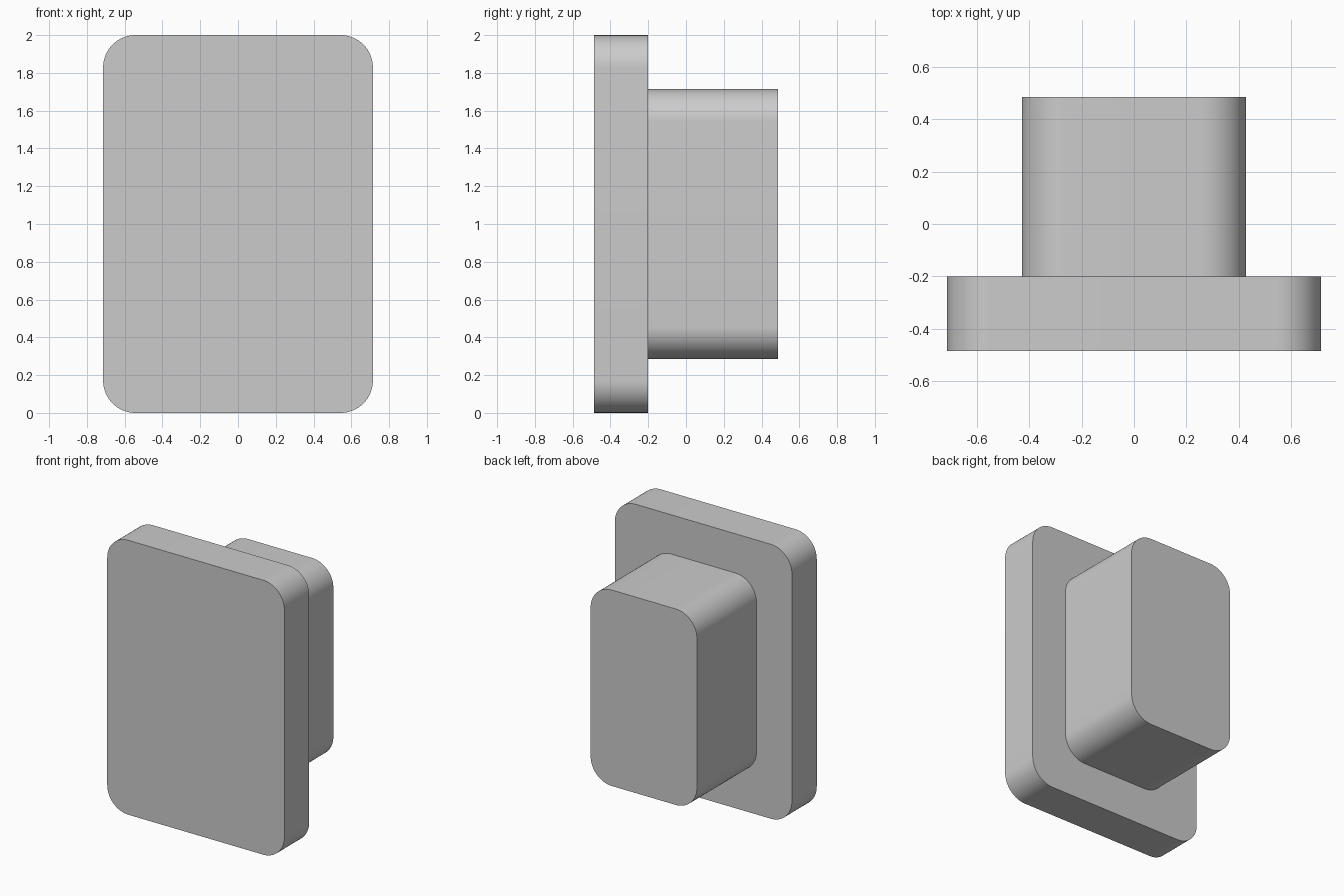
import bpy
import bmesh
import math

cube = bpy.data.objects.get("Cube")
if cube:
    bpy.data.objects.remove(cube, do_unlink=True)

# Single plain grey material
grey = bpy.data.materials.new("plain grey")
grey.use_nodes = True
color = (0.6, 0.6, 0.6, 1)
grey.diffuse_color = color
grey.node_tree.nodes["Principled BSDF"].inputs["Base Color"].default_value = color

RADIUS = 0.171
CORNER_STEPS = 16


def rounded_slab(name, width, height, y_front, y_back):
    """Rounded rectangle in the xz plane, extruded along y."""
    bm = bmesh.new()
    ring = []
    corners = [(1, 1), (-1, 1), (-1, -1), (1, -1)]
    for quarter, (sx, sz) in enumerate(corners):
        cx = sx * (width / 2 - RADIUS)
        cz = 1 + sz * (height / 2 - RADIUS)
        for i in range(CORNER_STEPS + 1):
            a = (quarter + i / CORNER_STEPS) * math.pi / 2
            ring.append(bm.verts.new((cx + RADIUS * math.cos(a), y_front,
                                      cz + RADIUS * math.sin(a))))
    face = bm.faces.new(ring)
    extruded = bmesh.ops.extrude_face_region(bm, geom=[face], use_keep_orig=True)
    moved = [g for g in extruded["geom"] if isinstance(g, bmesh.types.BMVert)]
    bmesh.ops.translate(bm, verts=moved, vec=(0, y_back - y_front, 0))
    bmesh.ops.recalc_face_normals(bm, faces=bm.faces)
    mesh = bpy.data.meshes.new(name)
    bm.to_mesh(mesh)
    bm.free()
    mesh.materials.append(grey)
    obj = bpy.data.objects.new(name, mesh)
    bpy.context.collection.objects.link(obj)
    # Smooth corners, sharp rims
    bpy.ops.object.select_all(action="DESELECT")
    obj.select_set(True)
    bpy.context.view_layer.objects.active = obj
    bpy.ops.object.shade_smooth_by_angle(angle=math.radians(30))
    return obj


# Wide front plate and the narrower block behind it
rounded_slab("front_plate", 1.428, 2.0, -0.486, -0.2)
rounded_slab("rear_block", 0.857, 1.428, -0.2, 0.486)
